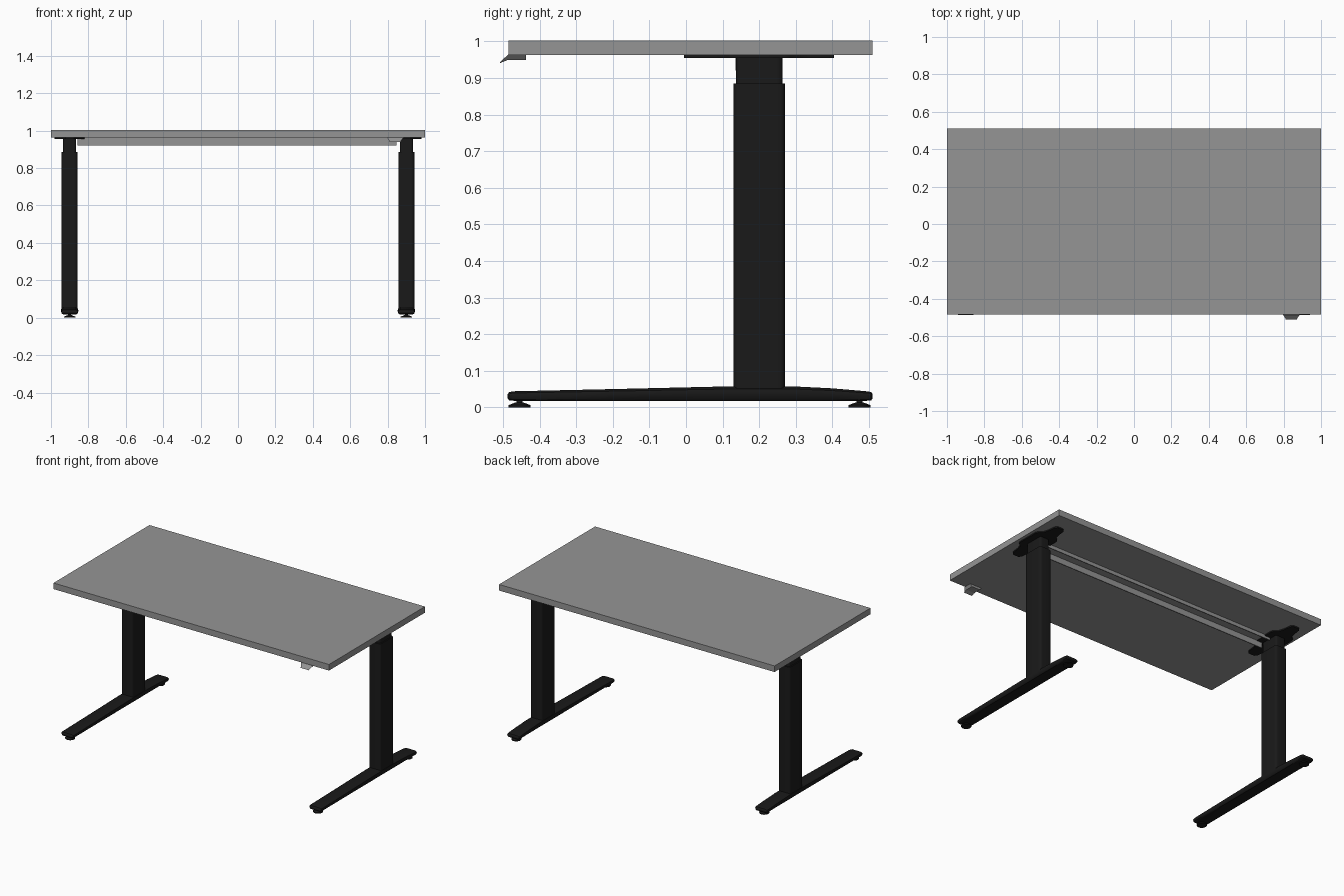
import bpy, bmesh, math

if "Cube" in bpy.data.objects:
    bpy.data.objects.remove(bpy.data.objects["Cube"])

def material(name, v):
    m = bpy.data.materials.new(name)
    m.diffuse_color = (v, v, v, 1)
    m.use_nodes = True
    m.node_tree.nodes["Principled BSDF"].inputs["Base Color"].default_value = m.diffuse_color
    return m

BLACK = material("black_metal", 0.01)
GREY = material("grey_laminate", 0.3)

def finish(name, bm, mat, smooth=False):
    bmesh.ops.recalc_face_normals(bm, faces=bm.faces)
    me = bpy.data.meshes.new(name)
    bm.to_mesh(me)
    bm.free()
    ob = bpy.data.objects.new(name, me)
    bpy.context.collection.objects.link(ob)
    me.materials.append(mat)
    if smooth:
        bpy.ops.object.select_all(action='DESELECT')
        ob.select_set(True)
        bpy.context.view_layer.objects.active = ob
        bpy.ops.object.shade_smooth_by_angle(angle=math.radians(35))
    return ob

def loft(bm, rings):
    """Skin a list of equal-length point rings and cap both ends."""
    rows = [[bm.verts.new(p) for p in r] for r in rings]
    n = len(rows[0])
    for a, b in zip(rows, rows[1:]):
        for i in range(n):
            j = (i + 1) % n
            bm.faces.new((a[i], a[j], b[j], b[i]))
    bm.faces.new(rows[0])
    bm.faces.new(rows[-1])

def box(name, x, y, z, mat):
    bm = bmesh.new()
    loft(bm, [[(x[0], y[0], h), (x[1], y[0], h), (x[1], y[1], h), (x[0], y[1], h)] for h in z])
    return finish(name, bm, mat)

def rounded_rect(cx, cy, hx, hy, r, seg=5):
    pts = []
    for k, (sx, sy) in enumerate([(1, 1), (-1, 1), (-1, -1), (1, -1)]):
        for i in range(seg + 1):
            a = math.pi / 2 * (k + i / seg)
            pts.append((cx + sx * (hx - r) + r * math.cos(a), cy + sy * (hy - r) + r * math.sin(a)))
    return pts

def prism(name, pts, z0, z1, mat):
    bm = bmesh.new()
    loft(bm, [[(x, y, z) for x, y in pts] for z in (z0, z1)])
    return finish(name, bm, mat, True)

# Tabletop
box("tabletop", (-1, 1), (-0.485, 0.51), (0.963, 1.003), GREY)

# Open channel beam under the top: section in y, z swept along x
section = [(0.135, 0.964), (0.135, 0.92), (0.141, 0.92), (0.141, 0.957), (0.209, 0.957),
           (0.209, 0.94), (0.215, 0.94), (0.215, 0.964)]
bm = bmesh.new()
loft(bm, [[(x, y, z) for y, z in section] for x in (-0.858, 0.848)])
finish("cross_beam", bm, GREY)

# Height control paddle: side profile widened towards the top
profile = [(-0.437, 0.964), (-0.437, 0.949), (-0.487, 0.949), (-0.51, 0.94),
           (-0.507, 0.944), (-0.486, 0.964)]
bm = bmesh.new()
loft(bm, [[(0.841 + s * (0.044 if z > 0.96 else 0.03), y, z) for y, z in profile] for s in (-1, 1)])
finish("control_paddle", bm, GREY)

# Foot stations along y: position, bottom, top, width factor
STATIONS = [(-0.487, 0.024, 0.036, 0.84), (-0.483, 0.019, 0.042, 0.95), (-0.47, 0.018, 0.044, 1),
            (-0.2, 0.018, 0.05, 1), (0.1, 0.018, 0.057, 1), (0.3, 0.018, 0.057, 1), (0.4, 0.018, 0.052, 1),
            (0.493, 0.018, 0.044, 1), (0.506, 0.019, 0.042, 0.95), (0.51, 0.024, 0.036, 0.84)]
# Half section of the foot: x, fraction of height
FOOT = [(0.036, 0), (0.042, 0.15), (0.046, 0.6), (0.044, 0.82), (0.034, 1)]
GLIDE = [(0.03, 0), (0.03, 0.006), (0.012, 0.013), (0.008, 0.014), (0.008, 0.022)]
# Bracket quarter outline: x, y offset from the leg centre
QUARTER = [(0.022, 0.205), (0.034, 0.19), (0.04, 0.14), (0.05, 0.105), (0.074, 0.085), (0.08, 0.07)]

for side, sx in (("left", -1), ("right", 1)):
    cx = 0.9 * sx
    # Telescopic column
    prism(side + "_outer_column", rounded_rect(cx, 0.2, 0.0425, 0.07, 0.016), 0.045, 0.885, BLACK)
    prism(side + "_inner_column", rounded_rect(cx, 0.2, 0.035, 0.063, 0.013), 0.87, 0.958, BLACK)

    # Winged bracket under the top
    half = QUARTER + [(x, -y) for x, y in reversed(QUARTER)]
    outline = half + [(-x, -y) for x, y in half]
    prism(side + "_top_bracket", [(cx + x, 0.2 + y) for x, y in outline], 0.955, 0.964, BLACK)

    # Tapered foot
    bm = bmesh.new()
    ring = FOOT + [(-x, f) for x, f in reversed(FOOT)]
    loft(bm, [[(cx + x * w, y, lo + f * (hi - lo)) for x, f in ring] for y, lo, hi, w in STATIONS])
    finish(side + "_foot", bm, BLACK, True)

    # Levelling glides
    for end, gy in (("front", -0.455), ("back", 0.474)):
        bm = bmesh.new()
        loft(bm, [[(cx + r * math.cos(a), gy + r * math.sin(a), z)
                   for a in (math.tau * i / 24 for i in range(24))] for r, z in GLIDE])
        finish(f"{side}_{end}_glide", bm, BLACK, True)
